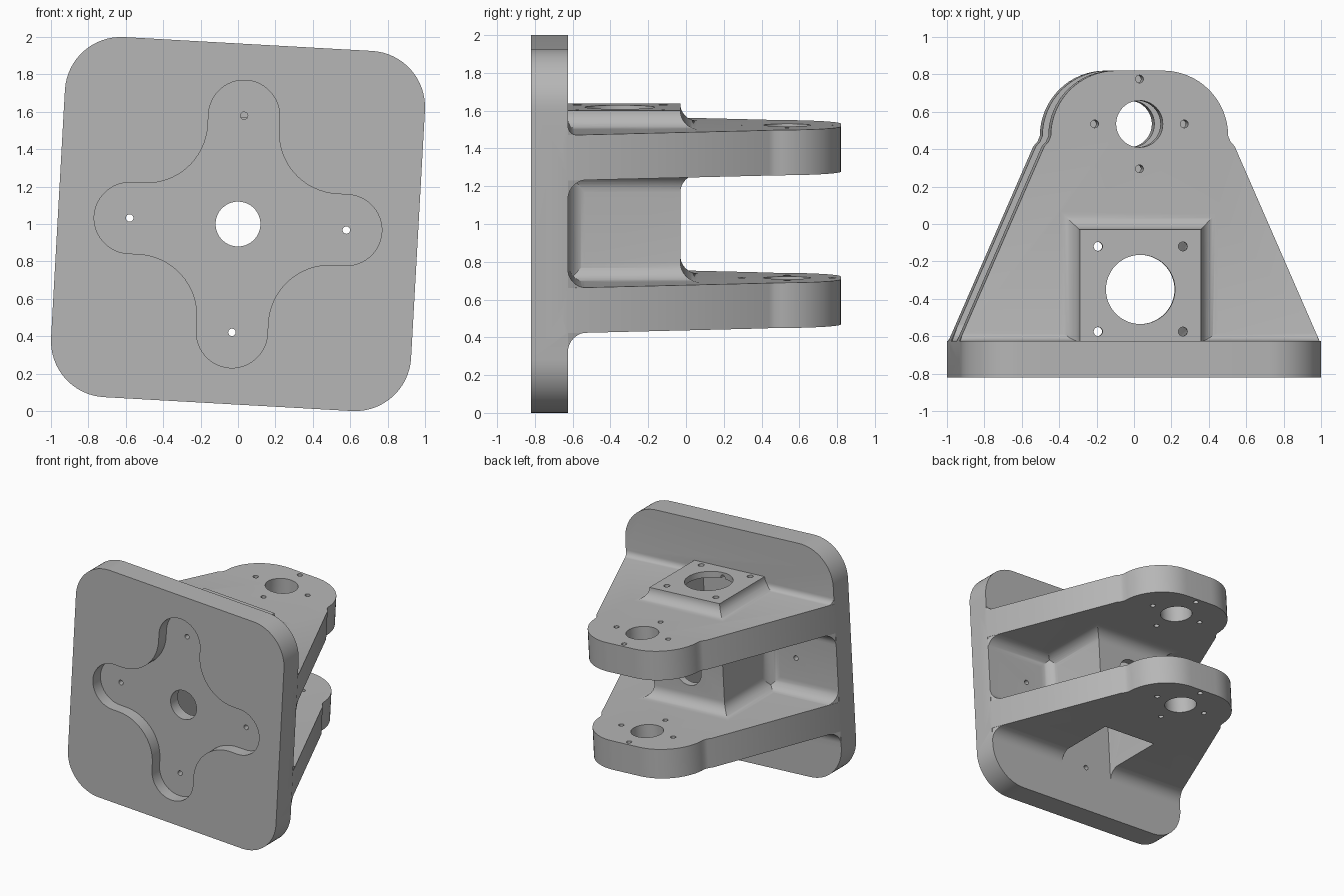
import bpy, bmesh
from math import sin, cos, pi, sqrt, radians
from mathutils import Matrix

cube = bpy.data.objects.get("Cube")
if cube:
    bpy.data.objects.remove(cube, do_unlink=True)

grey = bpy.data.materials.new("cast_grey")
grey.use_nodes = True
colour = (0.47, 0.47, 0.47, 1)
grey.diffuse_color = colour
grey.node_tree.nodes["Principled BSDF"].inputs["Base Color"].default_value = colour


def arc(cx, cy, r, a0, a1, n=16):
    angles = [radians(a0 + (a1 - a0) * i / n) for i in range(n + 1)]
    return [(cx + r * cos(a), cy + r * sin(a)) for a in angles]


def loft(name, rings):
    """Closed solid through a list of equal-length point rings."""
    bm = bmesh.new()
    loops = [[bm.verts.new(p) for p in ring] for ring in rings]
    n = len(loops[0])
    for a, b in zip(loops, loops[1:]):
        for i in range(n):
            j = (i + 1) % n
            bm.faces.new((a[i], a[j], b[j], b[i]))
    bm.faces.new(loops[0][::-1])
    bm.faces.new(loops[-1])
    bmesh.ops.recalc_face_normals(bm, faces=bm.faces)
    mesh = bpy.data.meshes.new(name)
    bm.to_mesh(mesh)
    bm.free()
    mesh.materials.append(grey)
    ob = bpy.data.objects.new(name, mesh)
    bpy.context.scene.collection.objects.link(ob)
    return ob


def prism(name, outline, axis, t0, t1):
    place = (lambda u, v, t: (u, t, v)) if axis == "y" else (lambda u, v, t: (u, v, t))
    return loft(name, [[place(u, v, t) for u, v in outline] for t in (t0, t1)])


def hole(name, u, v, r, axis, t0, t1, n=32):
    return prism(name, arc(u, v, r, 0, 360, n)[:-1], axis, t0, t1)


def rect(x, a0, a1):
    return [(-x, a0), (x, a0), (x, a1), (-x, a1)]


def combine(target, other, operation):
    mod = target.modifiers.new(operation, "BOOLEAN")
    mod.operation, mod.solver, mod.object = operation, "EXACT", other
    bpy.context.view_layer.update()
    result = bpy.data.meshes.new_from_object(
        target.evaluated_get(bpy.context.evaluated_depsgraph_get()))
    target.modifiers.clear()
    target.data = result
    bpy.data.objects.remove(other, do_unlink=True)


def flare(d, r):
    """Outward offset of a concave fillet at distance d from its wall."""
    return r - sqrt(r * r - (r - d) ** 2) if d < r else 0


# Main levels
BACK, ROOT = -0.625, -0.72
INNER, OUTER, BOSS = 0.285, 0.525, 0.62
R = 0.1
STEPS = [R * (1 - cos(pi / 2 * i / 10)) for i in range(11)]

# Mounting plate with rounded corners
c = 0.664
plate = [p for k, (sx, sy) in enumerate([(1, 1), (-1, 1), (-1, -1), (1, -1)])
         for p in arc(c * sx, c * sy, 0.3, 90 * k, 90 * k + 90)]
body = prism("clevis_bracket", plate, "y", -0.82, BACK)

# Two tapered arms with rounded tips, flared where they join the plate
half = [(0.964, ROOT), (0.964, BACK), (0.51, 0.415), (0.488, 0.44)]
half += arc(0.125, 0.47, 0.35, 0, 90)
outline = half + [(-x, y) for x, y in reversed(half)]
for side, outer_r in ((1, 0.05), (-1, 0.1)):
    arm = prism("arm", outline, "z", side * INNER, side * OUTER)
    combine(body, arm, "UNION")
    rings = []
    for y, d in [(ROOT, 0)] + [(BACK + d, d) for d in STEPS]:
        x = 0.962 - 0.4365 * max(0, y - BACK)
        z0 = side * (INNER + 0.001 - flare(d, R))
        z1 = side * (OUTER - 0.001 + flare(d, outer_r))
        rings.append([(u, y, v) for u, v in rect(x, z0, z1)])
    combine(body, loft("arm_root", rings), "UNION")

# Central column with flared ends, topped by the raised square boss
levels = [(-0.3, R)] + [(-INNER + d, flare(d, R)) for d in STEPS]
levels += [(-z, o) for z, o in reversed(levels)]
rise = BOSS - OUTER
levels += [(OUTER - 0.02, rise)]
levels += [(OUTER + d * rise / R, flare(d * rise / R, rise)) for d in STEPS]
column = loft("column", [[(u, v, z) for u, v in rect(0.325 + o, ROOT, -0.03 + o)]
                         for z, o in levels])
combine(body, column, "UNION")

# Flare between the column sides and the plate
rings = [[(u, y, v) for u, v in rect(0.324 + flare(d, R), -0.31, 0.31)]
         for y, d in [(ROOT, 0)] + [(BACK + d, d) for d in STEPS]]
combine(body, loft("column_root", rings), "UNION")

# Hollow inside the column, open underneath
cavity = prism("cavity", rect(0.25, BACK, -0.09), "z", -0.75, 0.57)
combine(body, cavity, "DIFFERENCE")

# Cross-shaped pocket in the front face
lobe = arc(0, 0.58, 0.19, 0, 180, 24) + arc(-0.52, 0.52, 0.33, 0, -90)
cross = []
for k in range(4):
    s, co = (0, 1, 0, -1)[k], (1, 0, -1, 0)[k]
    cross += [(u * co - v * s, u * s + v * co) for u, v in lobe]
combine(body, prism("pocket", cross, "y", -0.9, -0.72), "DIFFERENCE")

# Holes through the plate and the column
cutters = [hole("bore", 0, 0, 0.12, "y", -0.9, 0.1, 48)]
for u, v in ((0.58, 0), (-0.58, 0), (0, 0.58), (0, -0.58)):
    cutters.append(hole("plate_bolt", u, v, 0.02, "y", -0.9, -0.5, 16))

# Boss opening with four bolt holes
cutters.append(hole("boss_bore", 0, -0.35, 0.185, "z", 0.5, 0.8, 48))
for u in (-0.227, 0.227):
    for v in (-0.575, -0.12):
        cutters.append(hole("boss_bolt", u, v, 0.024, "z", 0.45, 0.8, 16))

# Pivot bore and bolt ring through both arm tips
cutters.append(hole("pivot_bore", 0, 0.535, 0.125, "z", -0.8, 0.8, 48))
for u, v in arc(0, 0.535, 0.24, 0, 270, 3):
    cutters.append(hole("pivot_bolt", u, v, 0.021, "z", -0.8, 0.8, 16))
for cutter in cutters:
    combine(body, cutter, "DIFFERENCE")

# Slight roll, then rest on the ground
body.data.transform(Matrix.Translation((0, 0, 1)) @ Matrix.Rotation(radians(3.2), 4, "Y"))
low = min(v.co.z for v in body.data.vertices)
body.data.transform(Matrix.Translation((0, 0, -low)))

bpy.ops.object.select_all(action="DESELECT")
body.select_set(True)
bpy.context.view_layer.objects.active = body
bpy.ops.object.shade_smooth_by_angle(angle=radians(25))
